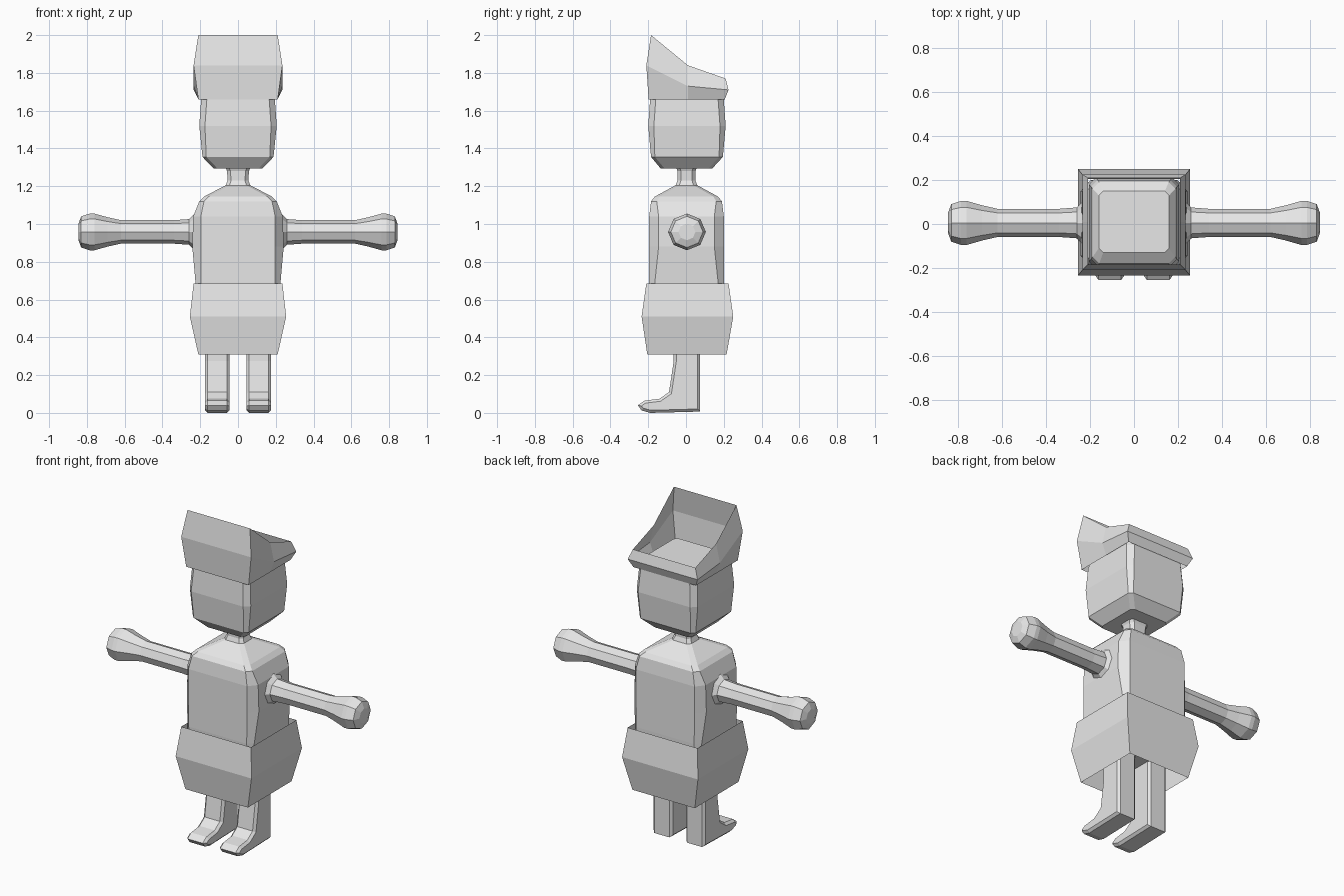
import bpy, bmesh, math

if "Cube" in bpy.data.objects:
    bpy.data.objects.remove(bpy.data.objects["Cube"])

grey = bpy.data.materials.new("light grey")
grey.diffuse_color = (0.8, 0.8, 0.8, 1)
grey.use_nodes = True
grey.node_tree.nodes["Principled BSDF"].inputs["Base Color"].default_value = grey.diffuse_color


def finish(name, bm, recalc=True):
    if recalc:
        bmesh.ops.recalc_face_normals(bm, faces=bm.faces)
    mesh = bpy.data.meshes.new(name)
    bm.to_mesh(mesh)
    bm.free()
    mesh.materials.append(grey)
    obj = bpy.data.objects.new(name, mesh)
    bpy.context.collection.objects.link(obj)
    return obj


def loft(name, rings, caps=True):
    """Skin a list of closed point rings, optionally capping both ends."""
    bm = bmesh.new()
    loops = [[bm.verts.new(p) for p in ring] for ring in rings]
    n = len(loops[0])
    for a, b in zip(loops, loops[1:]):
        for i in range(n):
            j = (i + 1) % n
            bm.faces.new((a[i], a[j], b[j], b[i]))
    if caps:
        bm.faces.new(loops[0][::-1])
        bm.faces.new(loops[-1])
    return finish(name, bm, caps)


def box_ring(z, hx, y0, y1, cx, cy):
    """Rectangle with cut corners at height z."""
    return [(hx - cx, y0, z), (hx, y0 + cy, z), (hx, y1 - cy, z), (hx - cx, y1, z),
            (cx - hx, y1, z), (-hx, y1 - cy, z), (-hx, y0 + cy, z), (cx - hx, y0, z)]


# Torso with sloping shoulders and neck
loft("torso", [box_ring(*r) for r in (
    (0.42, 0.17, -0.15, 0.16, 0.02, 0.02),
    (0.50, 0.215, -0.185, 0.195, 0.02, 0.02),
    (0.69, 0.225, -0.195, 0.20, 0.03, 0.03),
    (0.88, 0.242, -0.195, 0.20, 0.045, 0.05),
    (1.04, 0.237, -0.195, 0.20, 0.04, 0.05),
    (1.12, 0.205, -0.185, 0.19, 0.025, 0.03),
    (1.145, 0.18, -0.165, 0.17, 0.025, 0.025),
    (1.205, 0.065, -0.055, 0.06, 0.02, 0.02),
    (1.23, 0.055, -0.045, 0.05, 0.018, 0.018),
    (1.28, 0.058, -0.045, 0.05, 0.018, 0.018),
    (1.32, 0.075, -0.06, 0.065, 0.02, 0.02))])

# Head
loft("head", [box_ring(*r) for r in (
    (1.295, 0.13, -0.135, 0.14, 0.02, 0.02),
    (1.355, 0.188, -0.185, 0.195, 0.02, 0.02),
    (1.52, 0.205, -0.20, 0.21, 0.03, 0.03),
    (1.66, 0.195, -0.19, 0.20, 0.03, 0.03),
    (1.69, 0.188, -0.18, 0.19, 0.03, 0.03),
    (1.725, 0.16, -0.13, 0.15, 0.02, 0.02))])


# Open cap, high at the front and low at the back
def cap_ring(hx, y0, y1, zf, zm, zb):
    return [(-hx, y0, zf), (hx, y0, zf), (hx, 0.01, zm),
            (hx, y1, zb), (-hx, y1, zb), (-hx, 0.01, zm)]


loft("hat", [cap_ring(0.21, -0.198, 0.205, 1.66, 1.66, 1.66),
             cap_ring(0.235, -0.21, 0.225, 1.84, 1.73, 1.71),
             cap_ring(0.21, -0.185, 0.21, 2.0, 1.84, 1.77)], caps=False)


# Open skirt around the hips
def rect(z, hx, y0, y1):
    return [(-hx, y0, z), (hx, y0, z), (hx, y1, z), (-hx, y1, z)]


loft("skirt", [rect(0.31, 0.21, -0.205, 0.215),
               rect(0.51, 0.255, -0.235, 0.25),
               rect(0.685, 0.235, -0.21, 0.225)], caps=False)

# Foot and leg side outline (y, z)
leg_profile = [(0.075, 0.50), (0.075, 0.012), (-0.19, 0.005), (-0.235, 0.018),
               (-0.255, 0.045), (-0.22, 0.07), (-0.14, 0.08), (-0.09, 0.115),
               (-0.065, 0.28), (-0.065, 0.50)]


def leg(name, cx):
    bm = bmesh.new()
    face = bm.faces.new([bm.verts.new((cx - 0.065, y, z)) for y, z in leg_profile])
    moved = bmesh.ops.extrude_face_region(bm, geom=[face], use_keep_orig=True)["geom"]
    for v in moved:
        if isinstance(v, bmesh.types.BMVert):
            v.co.x += 0.13
    rim = [e for e in bm.edges if abs(e.verts[0].co.x - e.verts[1].co.x) < 1e-4]
    bmesh.ops.bevel(bm, geom=rim, offset=0.014, segments=1, affect='EDGES',
                    clamp_overlap=True)
    bmesh.ops.dissolve_degenerate(bm, dist=1e-5, edges=bm.edges)
    for v in bm.verts:
        v.co.z = max(v.co.z, 0.005) - 0.005
    return finish(name, bm)


# Arms with knob-like hands: (distance from the middle, radius)
arm_profile = [(0.20, 0.11), (0.235, 0.095), (0.26, 0.07), (0.34, 0.064), (0.62, 0.064),
               (0.69, 0.08), (0.76, 0.10), (0.785, 0.10), (0.83, 0.085), (0.845, 0.045)]


def arm(name, side):
    loft(name, [[(side * x, 0.005 + r * math.cos(k * math.pi / 4),
                  0.958 + 0.97 * r * math.sin(k * math.pi / 4)) for k in range(8)]
                for x, r in arm_profile])


for side, label in ((1, "left"), (-1, "right")):
    leg(label + "_leg", side * 0.11)
    arm(label + "_arm", side)
